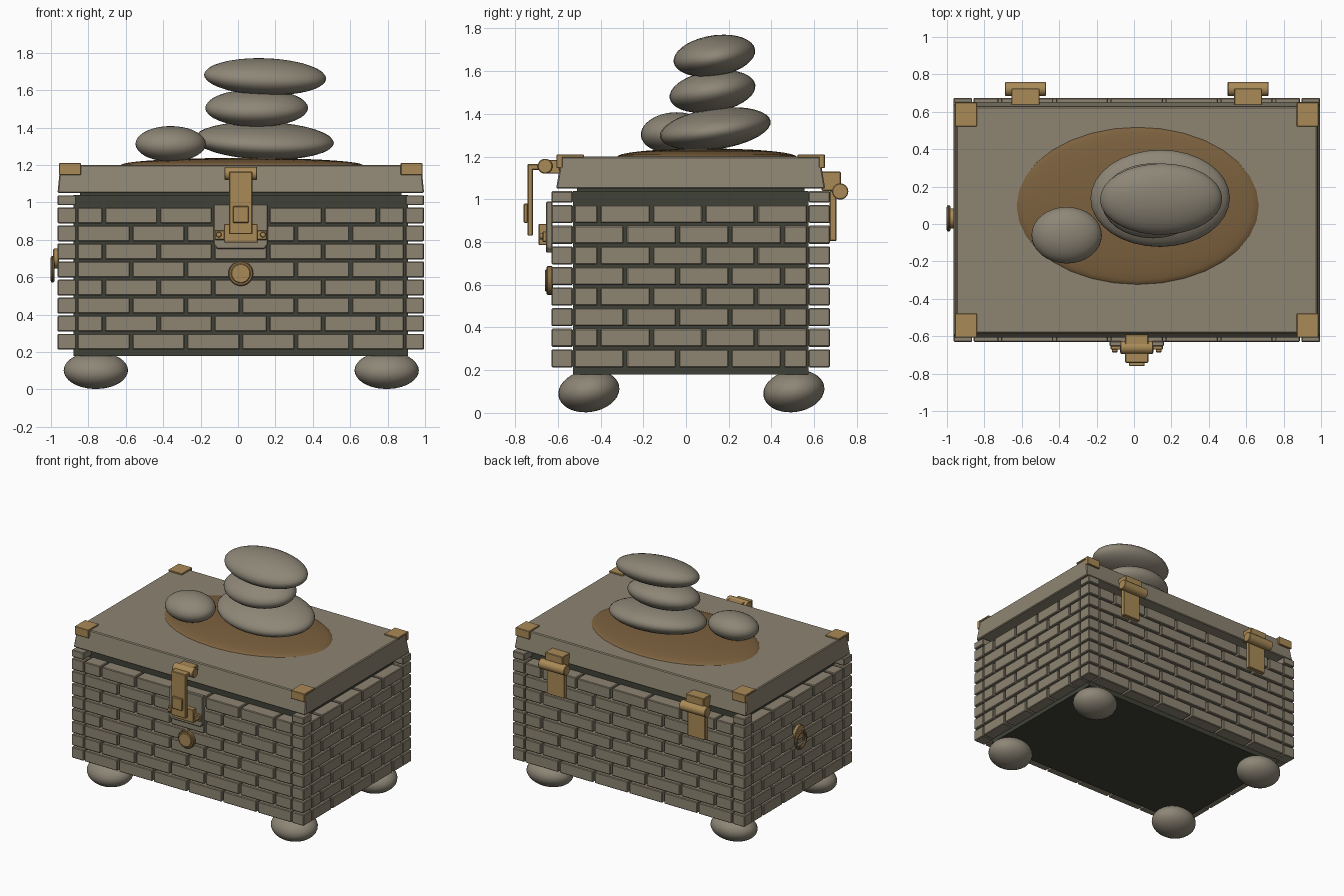
import bpy, bmesh, math
from mathutils import Matrix, Vector

if "Cube" in bpy.data.objects:
    bpy.data.objects.remove(bpy.data.objects["Cube"])

CX, CY = 0.015, 0.022          # centre of the box


def material(name, rgb):
    m = bpy.data.materials.new(name)
    m.diffuse_color = (*rgb, 1)
    m.use_nodes = True
    m.node_tree.nodes["Principled BSDF"].inputs["Base Color"].default_value = m.diffuse_color
    return m


STONE = material("grey brown stone", (0.27, 0.235, 0.17))
PEBBLE = material("smooth pebble", (0.27, 0.24, 0.185))
DARK = material("dark mortar", (0.05, 0.055, 0.038))
BRASS = material("brass", (0.40, 0.255, 0.095))
OLD_BRASS = material("dull brass", (0.25, 0.155, 0.06))
EARTH = material("brown earth", (0.2, 0.118, 0.048))


def finish(bm, name, mat, bevel=0, smooth=False):
    me = bpy.data.meshes.new(name)
    bmesh.ops.recalc_face_normals(bm, faces=bm.faces)
    bm.to_mesh(me)
    bm.free()
    ob = bpy.data.objects.new(name, me)
    bpy.context.collection.objects.link(ob)
    me.materials.append(mat)
    if bevel:
        mod = ob.modifiers.new("bevel", 'BEVEL')
        mod.width, mod.segments = bevel, 1
    if smooth:
        bpy.context.view_layer.objects.active = ob
        ob.select_set(True)
        bpy.ops.object.shade_smooth_by_angle(angle=math.radians(40))
        ob.select_set(False)
    return ob


def add_box(bm, x0, x1, y0, y1, z0, z1):
    size = Matrix.Diagonal((x1 - x0, y1 - y0, z1 - z0, 1))
    mid = Matrix.Translation(((x0 + x1) / 2, (y0 + y1) / 2, (z0 + z1) / 2))
    return bmesh.ops.create_cube(bm, size=1, matrix=mid @ size)["verts"]


def boxes(name, mat, *dims, bevel=0.0):
    bm = bmesh.new()
    for d in dims:
        add_box(bm, *d)
    return finish(bm, name, mat, bevel)


def cylinder(name, mat, loc, r, length, axis, bevel=0.0):
    bm = bmesh.new()
    rot = Vector((0, 0, 1)).rotation_difference(Vector(axis)).to_matrix().to_4x4()
    bmesh.ops.create_cone(bm, cap_ends=True, segments=24, radius1=r, radius2=r,
                          depth=length, matrix=Matrix.Translation(loc) @ rot)
    return finish(bm, name, mat, bevel, True)


def pebble(name, mat, loc, half, tilt_x=0, tilt_y=0):
    bm = bmesh.new()
    m = (Matrix.Translation(loc) @ Matrix.Rotation(math.radians(tilt_x), 4, 'X')
         @ Matrix.Rotation(math.radians(tilt_y), 4, 'Y') @ Matrix.Diagonal((*half, 1)))
    bmesh.ops.create_uvsphere(bm, u_segments=32, v_segments=18, radius=1, matrix=m)
    return finish(bm, name, mat, 0, True)


# Box core and brick walls
HX, HY, T = 0.98, 0.652, 0.1
X0, X1, Y0, Y1 = CX - HX, CX + HX, CY - HY, CY + HY
boxes("mortar_core", DARK, (X0 + T - .015, X1 - T + .015, Y0 + T, Y1 - T, 0.18, 1.04))


def run(start, end, pitch, half_first):
    """Brick intervals along a wall, one course."""
    cuts, p = [start], start + pitch * (0.5 if half_first else 1)
    while p < end - 0.02:
        cuts.append(p)
        p += pitch
    cuts.append(end)
    return [(a + 0.007, b - 0.007) for a, b in zip(cuts, cuts[1:])]


bm = bmesh.new()
ROW = 0.0965
for i in range(8):
    z0 = 0.213 + i * ROW
    z1 = z0 + ROW - 0.012
    for a, b in run(X0 + T, X1 - T, (2 * HX - 2 * T) / 6, i % 2 == 1):
        add_box(bm, a, b, Y0, Y0 + T, z0, z1)
        add_box(bm, a, b, Y1 - T, Y1, z0, z1)
    for a, b in run(Y0 + T, Y1 - T, (2 * HY - 2 * T) / 4.5, i % 2 == 1):
        add_box(bm, X0, X0 + T, a, b, z0, z1)
        add_box(bm, X1 - T, X1, a, b, z0, z1)
# Corner bricks, with one extra short course on top
for i in range(9):
    z0 = 0.213 + i * ROW
    z1 = z0 + ROW - 0.012 if i < 8 else 1.038
    for xa, xb in ((X0, X0 + T), (X1 - T, X1)):
        for ya, yb in ((Y0, Y0 + T), (Y1 - T, Y1)):
            add_box(bm, xa, xb, ya, yb, z0, z1)
finish(bm, "brick_walls", STONE, 0.005)

# Lid with slightly tapered sides
bm = bmesh.new()
for v in add_box(bm, X0, X1, CY - 0.63, CY + 0.63, 1.05, 1.2):
    if v.co.z > 1.1:
        v.co.x = CX + (v.co.x - CX) * 0.985
        v.co.y = CY + (v.co.y - CY) * 0.96
finish(bm, "lid", STONE, 0.006)
boxes("lid_lining", DARK, (X0 + .12, X1 - .12, Y0 + .12, Y1 - .12, 1.03, 1.06))

# Brass corner caps on the lid
bm = bmesh.new()
for sx in (-1, 1):
    for sy in (-1, 1):
        xs = sorted((CX + sx * 0.855, CX + sx * 0.972))
        add_box(bm, *xs, *sorted((CY + sy * 0.5, CY + sy * 0.622)), 1.195, 1.21)
        add_box(bm, *xs, *sorted((CY + sy * 0.6, CY + sy * 0.628)), 1.147, 1.21)
finish(bm, "lid_corner_caps", BRASS, 0.003)

# Feet
for i, (x, y) in enumerate(((-.76, -.455), (.795, -.455), (-.76, .505), (.795, .505))):
    pebble(f"foot_{i + 1}", PEBBLE, (x, y, 0.102), (.172, .144, .098), 9)

# Earth patch and stacked stones
pebble("earth_patch", EARTH, (0.02, 0.097, 1.198), (.65, .422, .04))
pebble("stone_bottom", PEBBLE, (0.14, 0.137, 1.33), (.373, .262, .095), 8, 2)
pebble("stone_middle", PEBBLE, (0.1, 0.124, 1.505), (.275, .203, .097), 9)
pebble("stone_top", PEBBLE, (0.145, 0.133, 1.672), (.327, .193, .095), 9, 2)
pebble("stone_side", PEBBLE, (-0.36, -0.06, 1.313), (.188, .152, .094), 6)

# Front latch: stone backing, lock bar, hasp and knuckle
bm = bmesh.new()
outline = [(-.145, .99), (-.145, .775), (-.125, .75), (.125, .75), (.145, .775), (.145, .99)]
face = bm.faces.new([bm.verts.new((CX + x, Y0 - 0.025, z)) for x, z in outline])
ext = bmesh.ops.extrude_face_region(bm, geom=[face])["geom"]
bmesh.ops.translate(bm, vec=(0, 0.03, 0), verts=[g for g in ext if isinstance(g, bmesh.types.BMVert)])
finish(bm, "latch_backing", STONE, 0.005)
boxes("latch_base", BRASS,
      (CX - .14, CX + .14, -.672, -.65, .8, .85),
      (CX - .09, CX + .09, -.69, -.65, .785, .885), bevel=0.004)
for s in (-1, 1):
    cylinder("latch_rivet", BRASS, (CX + s * .118, -.676, .828), .015, .02, (0, 1, 0), .003)
boxes("hasp", BRASS,
      (CX - .062, CX + .062, -.742, -.716, .83, 1.165),
      (CX - .062, CX + .062, -.742, -.66, 1.138, 1.165),
      (CX - .042, CX + .042, -.76, -.74, .89, .98), bevel=0.004)
cylinder("hasp_knuckle", BRASS, (CX, -.66, 1.155), .035, .175, (1, 0, 0), .004)
boxes("hasp_mount", BRASS, (CX - .062, CX + .062, -.65, -.59, 1.12, 1.185), bevel=0.004)

# Round boss below the latch
cylinder("boss_rim", OLD_BRASS, (CX, -.638, .62), .067, .03, (0, 1, 0), .005)
cylinder("boss_face", BRASS, (CX, -.645, .62), .052, .03, (0, 1, 0), .004)

# Ring pull on the left side
cylinder("ring_mount", BRASS, (X0 - .008, .03, .7), .053, .03, (1, 0, 0), .004)
bpy.ops.mesh.primitive_torus_add(major_radius=.06, minor_radius=.011, major_segments=28,
                                 minor_segments=8, location=(X0 - .026, .03, .642),
                                 rotation=(0, math.pi / 2, 0))
ring = bpy.context.object
ring.name = "ring_pull"
ring.data.materials.append(OLD_BRASS)
bpy.ops.object.shade_smooth_by_angle(angle=math.radians(40))
ring.select_set(False)

# Back hinges
for i, x in enumerate((-.58, .61)):
    cylinder(f"hinge_barrel_{i + 1}", BRASS, (x, .722, 1.037), .038, .22, (1, 0, 0), .004)
    boxes(f"hinge_leaves_{i + 1}", BRASS,
          (x - .075, x + .075, .672, .705, .805, 1.04),
          (x - .075, x + .075, .635, .725, 1.04, 1.13), bevel=0.004)
